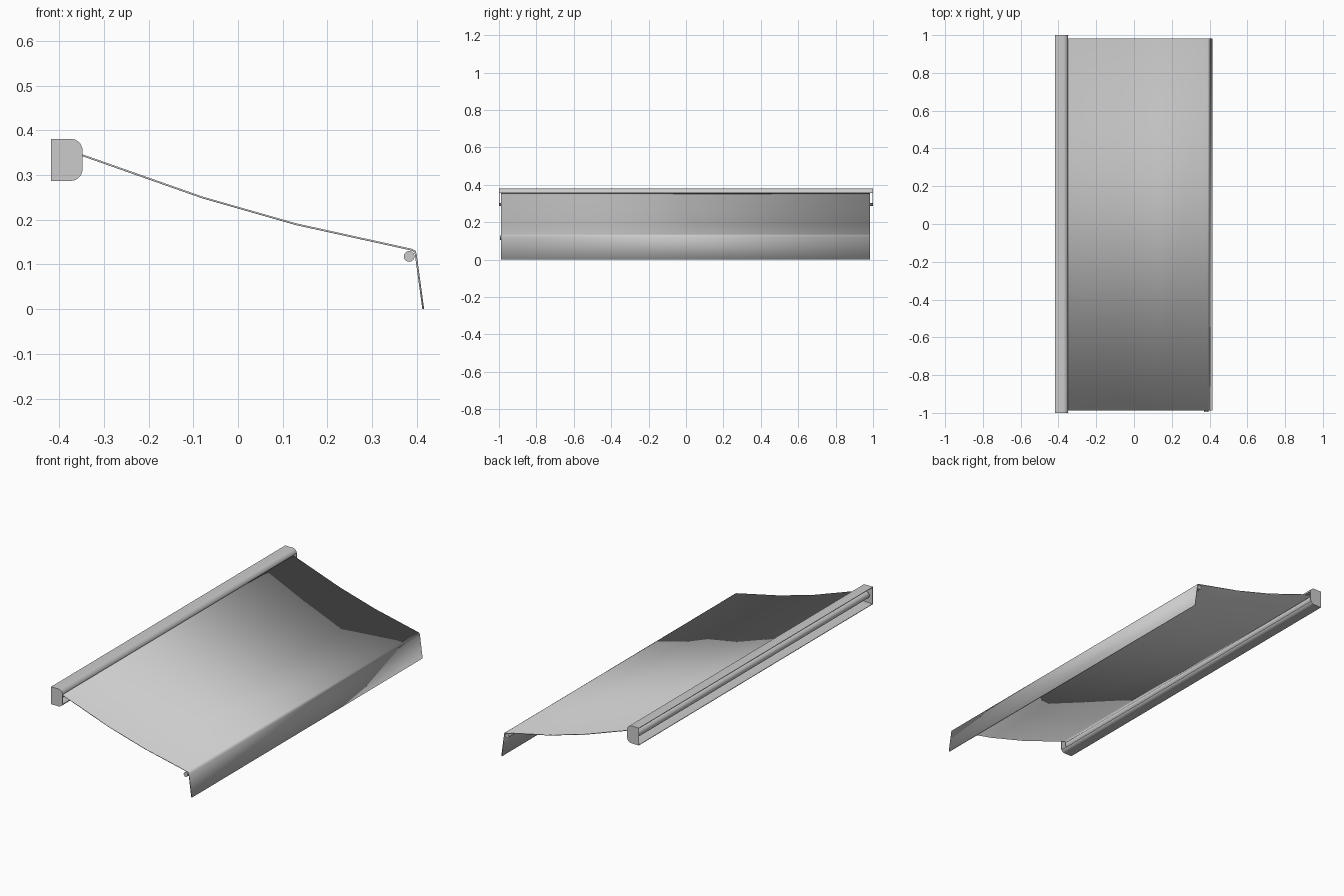
import bpy
import math
from mathutils import Matrix

cube = bpy.data.objects.get("Cube")
if cube:
    bpy.data.objects.remove(cube, do_unlink=True)

grey = bpy.data.materials.new("light grey")
grey.use_nodes = True
grey.diffuse_color = (0.6, 0.6, 0.6, 1)
grey.node_tree.nodes["Principled BSDF"].inputs["Base Color"].default_value = grey.diffuse_color


def make_object(name, verts, faces):
    mesh = bpy.data.meshes.new(name)
    mesh.from_pydata(verts, [], faces)
    mesh.materials.append(grey)
    obj = bpy.data.objects.new(name, mesh)
    bpy.context.collection.objects.link(obj)
    return obj


def smooth(obj, angle=None):
    bpy.ops.object.select_all(action='DESELECT')
    obj.select_set(True)
    bpy.context.view_layer.objects.active = obj
    if angle is None:
        bpy.ops.object.shade_smooth()
    else:
        bpy.ops.object.shade_smooth_by_angle(angle=math.radians(angle))


def sheet(name, profile, y0, y1, thickness, offset=0.0):
    """Sweep an open x-z profile along y and thicken it."""
    n = len(profile)
    verts = [(x, y, z) for y in (y0, y1) for x, z in profile]
    faces = [(i, i + 1, n + i + 1, n + i) for i in range(n - 1)]
    obj = make_object(name, verts, faces)
    mod = obj.modifiers.new("thickness", 'SOLIDIFY')
    mod.thickness = thickness
    mod.offset = offset
    mod.use_even_offset = True
    bpy.context.view_layer.objects.active = obj
    obj.select_set(True)
    bpy.ops.object.modifier_apply(modifier=mod.name)
    return obj


def prism(name, profile, y0, y1):
    """Sweep a closed x-z outline along y, with flat ends."""
    n = len(profile)
    verts = [(x, y, z) for y in (y0, y1) for x, z in profile]
    faces = [(i, n + i, n + (i + 1) % n, (i + 1) % n) for i in range(n)]
    faces += [tuple(range(n)), tuple(reversed(range(n, 2 * n)))]
    return make_object(name, verts, faces)


def arc(cx, cz, r, start, end, steps):
    angles = [math.radians(start + (end - start) * i / steps) for i in range(steps + 1)]
    return [(cx + r * math.cos(a), cz + r * math.sin(a)) for a in angles]


def rod(name, cx, cz, r, y0, y1, sides=24):
    obj = prism(name, arc(cx, cz, r, 0, 360 - 360 / sides, sides - 1), y0, y1)
    smooth(obj, 40)
    return obj


BACK, FRONT, LOW, HIGH, R = -0.418, -0.348, 0.287, 0.381, 0.026
FABRIC_ENDS = (-0.988, 0.983)

# Housing: upper and lower shells leave a slot at the front and an open back
top_arc = arc(FRONT - R, HIGH - R, R, 90, 5, 7)
bottom_arc = arc(FRONT - R, LOW + R, R, -90, -30, 5)
for name, profile in (("housing_top", [(BACK, HIGH)] + top_arc),
                      ("housing_bottom", [(BACK, LOW)] + bottom_arc)):
    shell = sheet(name, profile, -1, 1, 0.003,
                  offset=1 if name == "housing_bottom" else -1)
    # Keep the thickness inside the outline
    if max(v.co.z for v in shell.data.vertices) > HIGH + 0.001:
        shell.data.transform(Matrix.Translation((0, 0, -0.003)))
    if min(v.co.z for v in shell.data.vertices) < LOW - 0.001:
        shell.data.transform(Matrix.Translation((0, 0, 0.003)))
    smooth(shell, 40)

# End caps with two rounded front corners
outline = ([(BACK, LOW)] + arc(FRONT - R, LOW + R, R, -90, 0, 8)
           + arc(FRONT - R, HIGH - R, R, 0, 90, 8) + [(BACK, HIGH)])
for name, y in (("end_cap_front", -1), ("end_cap_back", 0.997)):
    smooth(prism(name, outline, y, y + 0.003), 40)

# Roller in the housing, and the bar at the outer edge
rod("fabric_roller", -0.386, 0.334, 0.019, *FABRIC_ENDS)
rod("front_bar", 0.383, 0.118, 0.012, -0.994, 0.982)

# Sagging fabric that folds over the bar into the hanging valance
fabric_path = [(-0.379, 0.355), (-0.35, 0.345), (-0.08, 0.25), (0.13, 0.19),
               (0.389, 0.133), (0.396, 0.129), (0.398, 0.121), (0.4145, 0.0)]
smooth(sheet("fabric_and_valance", fabric_path, *FABRIC_ENDS, 0.004))
